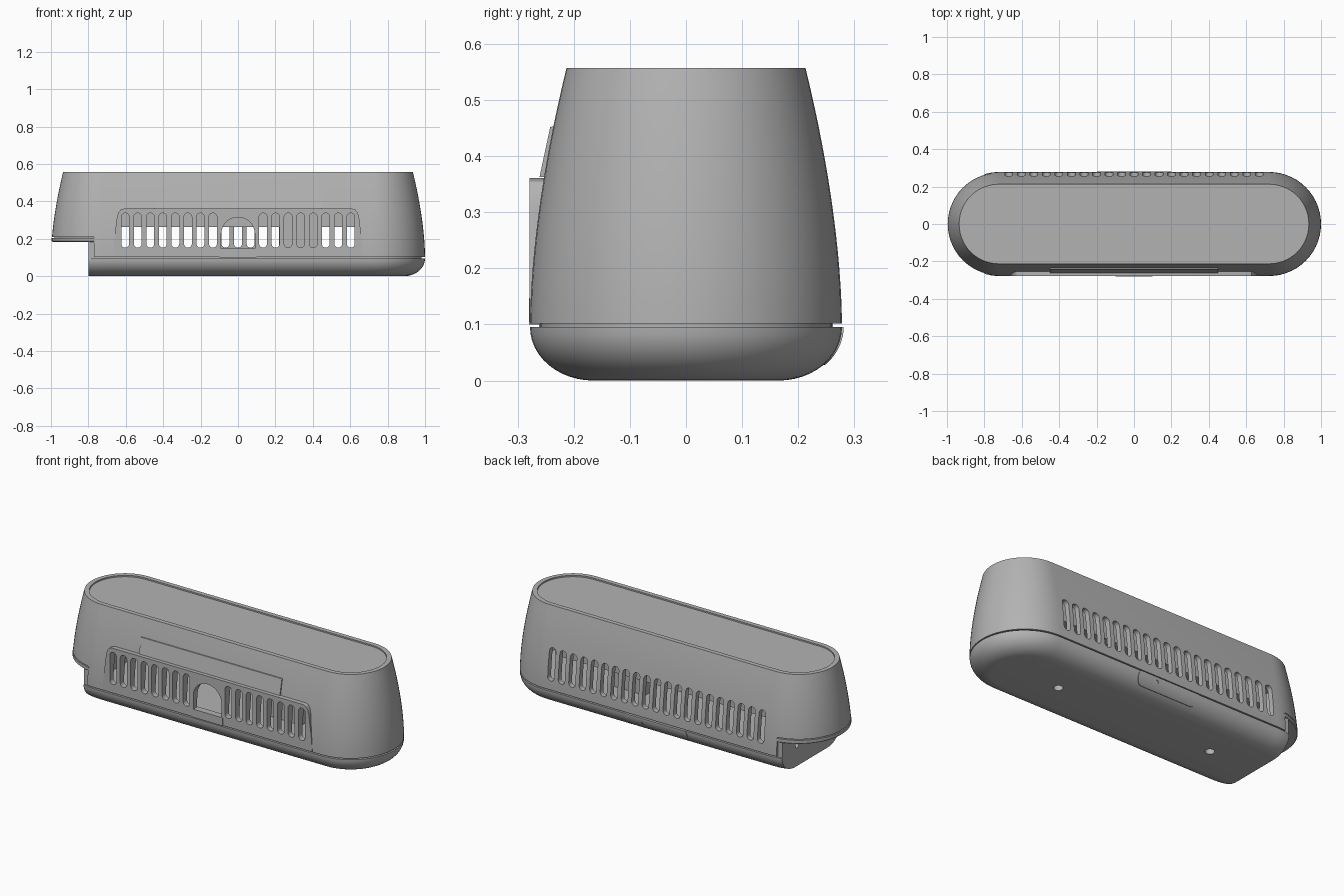
import bpy, bmesh
from math import sin, cos, pi, sqrt, radians

cube = bpy.data.objects.get("Cube")
if cube:
    bpy.data.objects.remove(cube, do_unlink=True)

GREY = (0.45, 0.45, 0.45, 1)
mat = bpy.data.materials.new("plain grey")
mat.use_nodes = True
mat.diffuse_color = GREY
bsdf = mat.node_tree.nodes["Principled BSDF"]
bsdf.inputs["Base Color"].default_value = GREY
bsdf.inputs["Roughness"].default_value = 0.6

HALF = 0.722   # half length of the straight sides
SEG = 28       # steps round each rounded end


def finish(name, bm):
    bmesh.ops.recalc_face_normals(bm, faces=bm.faces)
    me = bpy.data.meshes.new(name)
    bm.to_mesh(me)
    bm.free()
    me.materials.append(mat)
    ob = bpy.data.objects.new(name, me)
    bpy.context.collection.objects.link(ob)
    return ob


def skin(name, rings):
    """Closed solid through a list of matching rings."""
    bm = bmesh.new()
    loops = [[bm.verts.new(p) for p in ring] for ring in rings]
    n = len(loops[0])
    for a, b in zip(loops, loops[1:]):
        for i in range(n):
            j = (i + 1) % n
            bm.faces.new((a[i], a[j], b[j], b[i]))
    bm.faces.new(loops[0][::-1])
    bm.faces.new(loops[-1])
    return finish(name, bm)


def stadium(r, z):
    pts = []
    for side in (1, -1):
        for i in range(SEG + 1):
            a = -pi / 2 + pi * i / SEG
            pts.append((side * (HALF + r * cos(a)), side * r * sin(a), z))
    return pts


def loft(name, profile):
    return skin(name, [stadium(r, z) for r, z in profile])


def prism(name, outline, lo, hi, axis="y"):
    place = {"x": lambda p, d: (d, p[0], p[1]),
             "y": lambda p, d: (p[0], d, p[1]),
             "z": lambda p, d: (p[0], p[1], d)}[axis]
    return skin(name, [[place(p, d) for p in outline] for d in (lo, hi)])


def box(name, x0, x1, y0, y1, z0, z1):
    return prism(name, [(x0, z0), (x1, z0), (x1, z1), (x0, z1)], y0, y1)


def rounded(cx, cz, w, h, r, steps=8):
    pts = []
    for k, (sx, sz) in enumerate(((1, 1), (-1, 1), (-1, -1), (1, -1))):
        for i in range(steps + 1):
            a = pi / 2 * (k + i / steps)
            pts.append((cx + sx * (w / 2 - r) + r * cos(a),
                        cz + sz * (h / 2 - r) + r * sin(a)))
    # drop doubled points where straight sides have no length
    return [p for i, p in enumerate(pts)
            if abs(p[0] - pts[i - 1][0]) + abs(p[1] - pts[i - 1][1]) > 1e-5]


def boolean(ob, op, *others):
    for other in others:
        m = ob.modifiers.new("cut", "BOOLEAN")
        m.operation, m.solver, m.object = op, "EXACT", other
        bpy.context.view_layer.objects.active = ob
        bpy.ops.object.modifier_apply(modifier=m.name)
        bpy.data.objects.remove(other, do_unlink=True)


def wall(z):
    """Half depth of the upper housing at height z."""
    return 0.278 - 0.065 * (max(z - 0.1, 0) / 0.457) ** 1.72


def bowl(z):
    """Half depth of the rounded base at height z."""
    return 0.165 + 0.113 * sqrt(max(0, 1 - ((0.095 - z) / 0.095) ** 2))


def levels(a, b, n):
    return [a + (b - a) * i / n for i in range(n + 1)]


# Upper housing with raised front grille panel, hollow inside
housing = loft("upper_housing", [(wall(z), z) for z in levels(0.102, 0.557, 14)])
half = [(0.67, 0.104), (0.662, 0.2), (0.647, 0.315), (0.64, 0.34), (0.628, 0.355), (0.61, 0.361)]
panel = prism("front_panel", half + [(-x, z) for x, z in reversed(half)], -0.279, -0.235)
boolean(housing, "UNION", panel)
boolean(housing, "DIFFERENCE",
        loft("cavity", [(wall(z) - 0.03, z) for z in levels(0.08, 0.51, 8)]),
        loft("lid_recess", [(0.187, 0.549), (0.187, 0.6)]),
        box("notch", -1.1, -0.77, -0.5, 0.5, 0.0, 0.21))

# Vent slots: front row leaves room for the arch, back row is unbroken
PITCH = 0.067
for i in range(-10, 11):
    slot = rounded(i * PITCH, 0.245, 0.042, 0.185, 0.021)
    if 1 < abs(i) < 10:
        boolean(housing, "DIFFERENCE", prism("slot", slot, -0.3, -0.18))
    boolean(housing, "DIFFERENCE", prism("slot", slot, 0.18, 0.3))

# Arched front opening with a sill block
arch = [(0.09, 0.09), (0.09, 0.22)]
arch += [(0.09 * cos(pi * i / 20), 0.225 + 0.09 * sin(pi * i / 20)) for i in range(21)]
arch += [(-0.09, 0.22), (-0.09, 0.09)]
boolean(housing, "DIFFERENCE", prism("arch", arch, -0.3, -0.18))
box("arch_sill", -0.098, 0.098, -0.2795, -0.24, 0.1, 0.147)

# Thin label plate above the grille
plate = [(-0.261, 0.363), (-0.242, 0.452), (-0.22, 0.455), (-0.22, 0.363)]
prism("label_plate", plate, -0.45, 0.45, "x")

# Rounded base, cut square at the notch, with two mounting holes
base = loft("base", [(bowl(0.095 * (1 - cos(pi / 2 * i / 12))), 0.095 * (1 - cos(pi / 2 * i / 12)))
                     for i in range(13)])
boolean(base, "DIFFERENCE", box("end_cut", -1.1, -0.8, -0.5, 0.5, -0.1, 0.2))
for x in (-0.5, 0.5):
    boolean(base, "DIFFERENCE", prism("hole", rounded(x, 0, 0.05, 0.05, 0.025), -0.1, 0.05, "z"))

# Recessed seam between base and housing
seam = loft("seam_core", [(0.26, 0.09), (0.26, 0.107)])
boolean(seam, "DIFFERENCE", box("end_cut", -1.1, -0.79, -0.5, 0.5, 0, 0.2))

# Pull tab on the back of the base, following its curve
tab = loft("back_tab", [(bowl(z) + 0.003, z) for z in levels(0.015, 0.095, 10)])
boolean(tab, "INTERSECT", prism("tab_shape", rounded(0, 0.068, 0.4, 0.08, 0.039), 0.15, 0.4))
boolean(tab, "DIFFERENCE", prism("tab_hole", rounded(0.08, 0.068, 0.02, 0.02, 0.01), 0.255, 0.4))

# Square end wall below the overhang, with a screw hole
end = box("end_wall", -0.8, -0.76, -0.262, 0.262, 0.09, 0.19)
boolean(end, "DIFFERENCE", prism("screw_hole", rounded(0.13, 0.12, 0.03, 0.03, 0.015), -0.9, -0.78, "x"))

# Cap closing the underside of the overhang
cap = loft("overhang_cap", [(0.27, 0.183), (0.274, 0.187), (0.274, 0.205), (0.262, 0.205), (0.25, 0.22)])
boolean(cap, "INTERSECT", box("cap_side", -1.1, -0.765, -0.5, 0.5, 0, 0.5))

# Inner parts seen through the vents
box("inner_module", -0.7, 0.7, -0.05, 0.19, 0.262, 0.5)
box("inner_block", 0.22, 0.44, -0.05, 0.06, 0.1, 0.27)

# Smooth shading with crisp edges
bpy.ops.object.select_all(action="DESELECT")
for ob in bpy.context.scene.objects:
    if ob.type == "MESH" and mat.name in ob.data.materials:
        ob.select_set(True)
        bpy.context.view_layer.objects.active = ob
bpy.ops.object.shade_smooth_by_angle(angle=radians(30))
